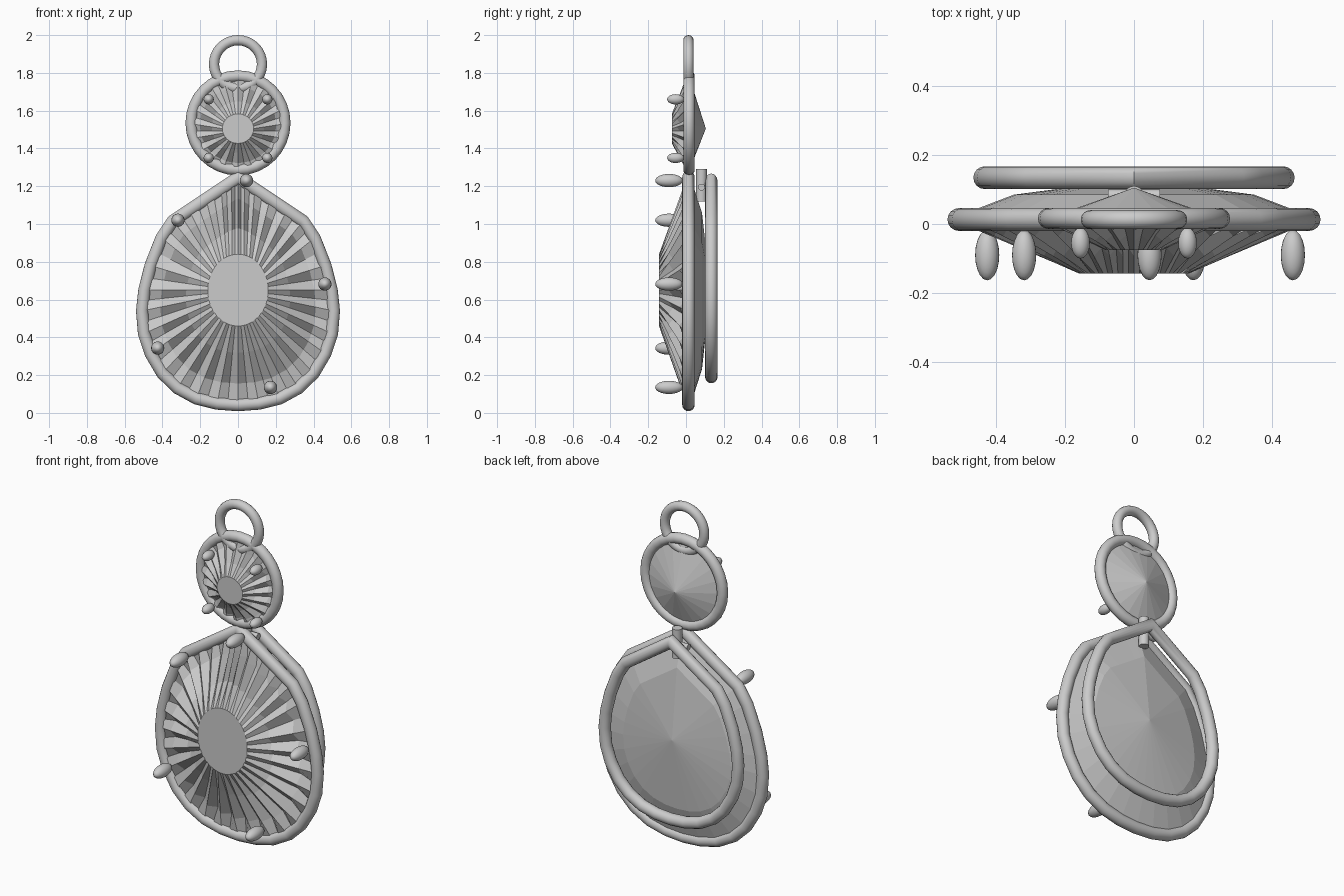
import bpy, bmesh, math
from mathutils import Matrix, Vector

if "Cube" in bpy.data.objects:
    bpy.data.objects.remove(bpy.data.objects["Cube"])

metal = bpy.data.materials.new("silver grey")
metal.diffuse_color = (0.6, 0.6, 0.6, 1)
metal.use_nodes = True
metal.node_tree.nodes["Principled BSDF"].inputs["Base Color"].default_value = metal.diffuse_color


def finish(name, bm, smooth=True):
    bmesh.ops.recalc_face_normals(bm, faces=bm.faces[:])
    mesh = bpy.data.meshes.new(name)
    bm.to_mesh(mesh)
    bm.free()
    mesh.materials.append(metal)
    obj = bpy.data.objects.new(name, mesh)
    bpy.context.collection.objects.link(obj)
    if smooth:
        for ob in bpy.context.selected_objects:
            ob.select_set(False)
        obj.select_set(True)
        bpy.context.view_layer.objects.active = obj
        bpy.ops.object.shade_smooth_by_angle(angle=math.radians(40))
    return obj


def bridge(bm, a, b):
    n = len(a)
    for i in range(n):
        j = (i + 1) % n
        bm.faces.new((a[i], a[j], b[j], b[i]))


def circle(r, cz, n):
    return [(r * math.sin(math.tau * i / n), cz + r * math.cos(math.tau * i / n))
            for i in range(n)]


def tube(name, path, y, r, sides=16):
    """Round wire swept along a closed x-z path with mitred corners."""
    bm = bmesh.new()
    pts = [Vector(p) for p in path]
    n = len(pts)
    rings = []
    for i, p in enumerate(pts):
        d1 = (p - pts[i - 1]).normalized()
        d2 = (pts[(i + 1) % n] - p).normalized()
        t = (d1 + d2).normalized()
        out = Vector((-t.y, t.x)) / max(0.5, t.dot(d1))
        ring = []
        for k in range(sides):
            a = math.tau * k / sides
            q = p + out * r * math.cos(a)
            ring.append(bm.verts.new((q.x, y + r * math.sin(a), q.y)))
        rings.append(ring)
    for i in range(n):
        bridge(bm, rings[i], rings[(i + 1) % n])
    return finish(name, bm)


def gem(name, outline, cz, table, y_table, y_girdle, sink, back, y_apex):
    """Pleated crown with a flat table, and a shallow cone behind."""
    bm = bmesh.new()
    # add a valley point between neighbouring ridge points
    n = len(outline)
    edge = []
    for i in range(n):
        a, b = outline[i], outline[(i + 1) % n]
        edge += [a, ((a[0] + b[0]) / 2, (a[1] + b[1]) / 2)]
    m = len(edge)
    inner = [(table[0] * math.sin(math.tau * i / m),
              cz + table[1] * math.cos(math.tau * i / m)) for i in range(m)]
    rings = []
    for t, depth in ((0, 0), (0.35, 0.6), (0.75, 1), (1, 0)):
        ring = []
        for i in range(m):
            y = y_table + (y_girdle - y_table) * t
            if i % 2:
                y = min(y + sink * depth, y_girdle + 0.005)
            x = inner[i][0] * (1 - t) + edge[i][0] * t
            z = inner[i][1] * (1 - t) + edge[i][1] * t
            ring.append(bm.verts.new((x, y, z)))
        rings.append(ring)
    bm.faces.new(rings[0])
    for a, b in zip(rings, rings[1:]):
        bridge(bm, a, b)
    # back of the stone
    last = rings[-1]
    for s, y in back:
        ring = [bm.verts.new((x * s, y, cz + (z - cz) * s)) for x, z in edge]
        bridge(bm, last, ring)
        last = ring
    apex = bm.verts.new((0, y_apex, cz))
    for i in range(m):
        bm.faces.new((last[i], last[(i + 1) % m], apex))
    return finish(name, bm, smooth=False)


def prong(name, x, y, z, r, length):
    bm = bmesh.new()
    bmesh.ops.create_uvsphere(bm, u_segments=20, v_segments=12, radius=1)
    bmesh.ops.transform(bm, verts=bm.verts[:], matrix=Matrix.Translation((x, y, z))
                        @ Matrix.Diagonal((r, length, r, 1)))
    return finish(name, bm)


def rod(name, loc, r, length, axis=None):
    bm = bmesh.new()
    rot = Matrix.Rotation(math.pi / 2, 4, axis) if axis else Matrix()
    bmesh.ops.create_cone(bm, cap_ends=True, segments=20, radius1=r, radius2=r,
                          depth=length, matrix=Matrix.Translation(loc) @ rot)
    return finish(name, bm)


# Teardrop outline, right half from tip to bottom, then mirrored
half = [(0, 1.245), (0.345, 1.015), (0.405, 0.925), (0.462, 0.78), (0.495, 0.65),
        (0.507, 0.54), (0.497, 0.42), (0.462, 0.315), (0.4, 0.21), (0.32, 0.132),
        (0.22, 0.077), (0.11, 0.05), (0, 0.042)]


def mirrored(pts):
    return pts + [(-x, z) for x, z in pts[-2:0:-1]]


drop = mirrored(half)
fine = mirrored([half[0], (0.035, 1.222), (0.09, 1.185), (0.17, 1.132),
                 (0.26, 1.072)] + half[1:])

# Large teardrop stone and its two wire frames
gem("large_stone", [(x * 0.98, 0.65 + (z - 0.65) * 0.98) for x, z in fine], 0.65,
    (0.16, 0.19), -0.143, 0.0, 0.042, [(0.99, 0.03), (0.7, 0.085)], 0.13)
tube("front_frame", drop, 0.013, 0.033)
tube("back_frame", [(x * 0.852, 0.19 + (z - 0.042) * 0.862) for x, z in drop],
     0.134, 0.033)

# Small round stone and its frame
gem("small_stone", circle(0.243, 1.53, 20), 1.505, (0.083, 0.078), -0.075, 0.0,
    0.028, [(0.99, 0.02)], 0.105)
tube("small_frame", circle(0.248, 1.535, 32), 0.016, 0.03)

# Hanging loop
tube("hanging_loop", circle(0.127, 1.846, 32), 0.013, 0.027)

# Prongs holding the stones
for i, (x, z) in enumerate([(-0.318, 1.02), (0.045, 1.23), (0.46, 0.682),
                            (0.172, 0.135), (-0.425, 0.343)]):
    prong(f"large_prong_{i + 1}", x, -0.09, z, 0.035, 0.073)
for sx in (-1, 1):
    for z in (1.35, 1.66):
        side = "left" if sx < 0 else "right"
        prong(f"small_prong_{side}_{'upper' if z > 1.5 else 'lower'}",
              sx * 0.155, -0.055, z, 0.027, 0.045)

# Hinge joining the two settings at the back
rod("hinge_post", (0, 0.082, 1.205), 0.028, 0.17)
rod("hinge_pin", (0, 0.082, 1.195), 0.018, 0.15, 'Y')
